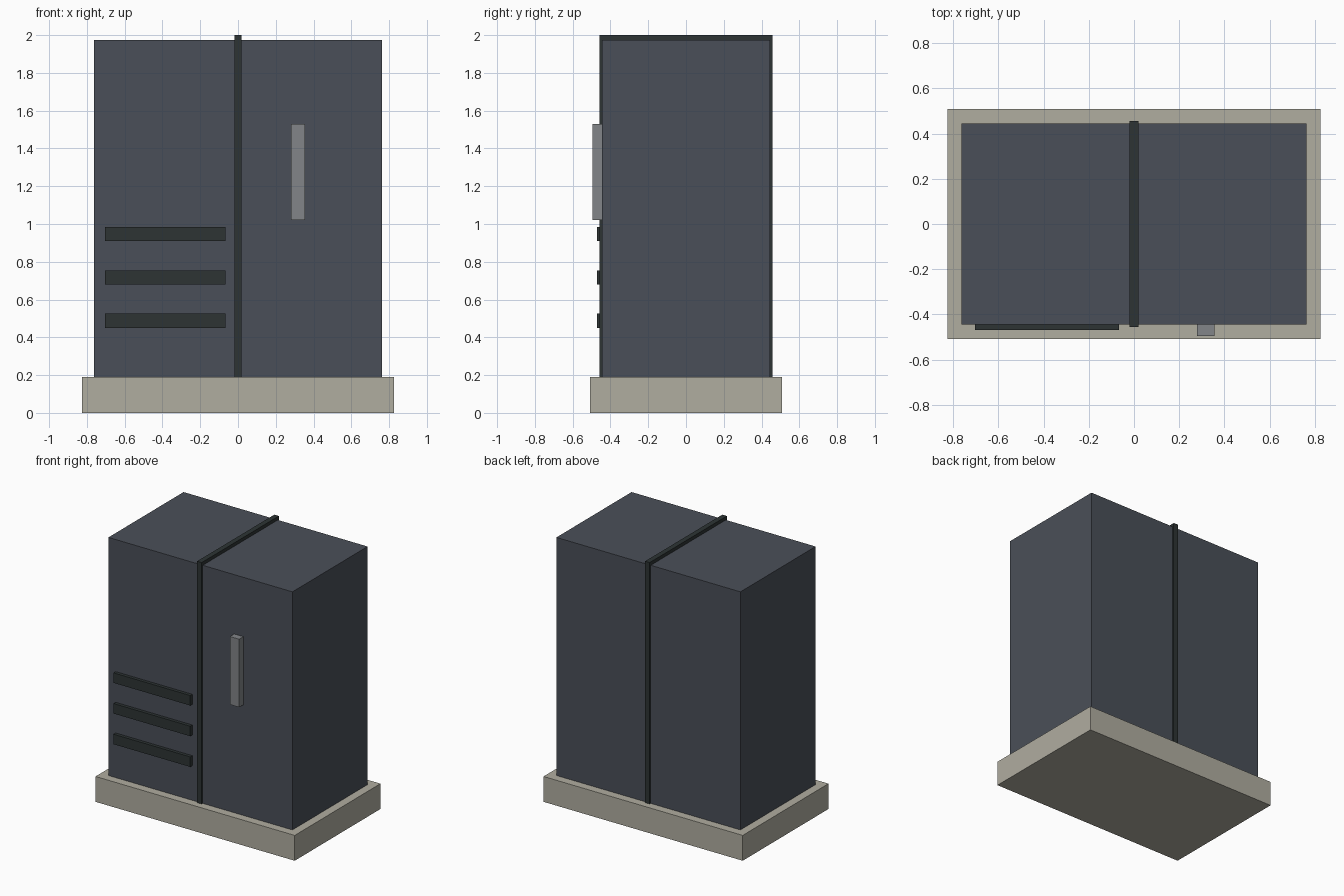
import bpy

cube = bpy.data.objects.get("Cube")
if cube:
    bpy.data.objects.remove(cube, do_unlink=True)


def srgb(*channels):
    """Convert 8-bit sRGB channels to a linear colour."""
    vals = [c / 255 for c in channels]
    return [v / 12.92 if v <= 0.04045 else ((v + 0.055) / 1.055) ** 2.4 for v in vals] + [1.0]


def material(name, colour):
    mat = bpy.data.materials.new(name)
    mat.use_nodes = True
    mat.diffuse_color = colour
    mat.node_tree.nodes["Principled BSDF"].inputs["Base Color"].default_value = colour
    return mat


def box(name, x, y, z, mat):
    """Box spanning the given (min, max) ranges."""
    spans = (x, y, z)
    bpy.ops.mesh.primitive_cube_add(size=1, location=[(a + b) / 2 for a, b in spans])
    obj = bpy.context.object
    obj.name = name
    obj.scale = [b - a for a, b in spans]
    bpy.ops.object.transform_apply(location=False, rotation=False, scale=True)
    obj.data.materials.append(mat)
    return obj


concrete = material("warm grey concrete", srgb(176, 173, 160))
slate = material("slate blue grey", srgb(74, 79, 88))
dark = material("dark green grey", srgb(45, 52, 52))
metal = material("handle grey", srgb(130, 133, 136))

PLINTH_TOP = 0.19
FRONT = -0.445

# Plinth and cabinet
box("plinth", (-0.826, 0.826), (-0.508, 0.508), (0, PLINTH_TOP), concrete)
box("cabinet_body", (-0.763, 0.763), (FRONT, -FRONT), (PLINTH_TOP, 1.975), slate)

# Seam band wrapping the front, top and back
box("seam_band", (-0.019, 0.019), (-0.457, 0.457), (PLINTH_TOP, 2), dark)

# Vent slats on the right door
for i in range(3):
    z = 0.45 + i * 0.23
    box(f"vent_slat_{i + 1}", (-0.703, -0.067), (-0.47, FRONT + 0.01), (z, z + 0.075), dark)

# Handle on the left door
box("door_handle", (0.28, 0.356), (-0.495, FRONT + 0.005), (1.02, 1.53), metal)
